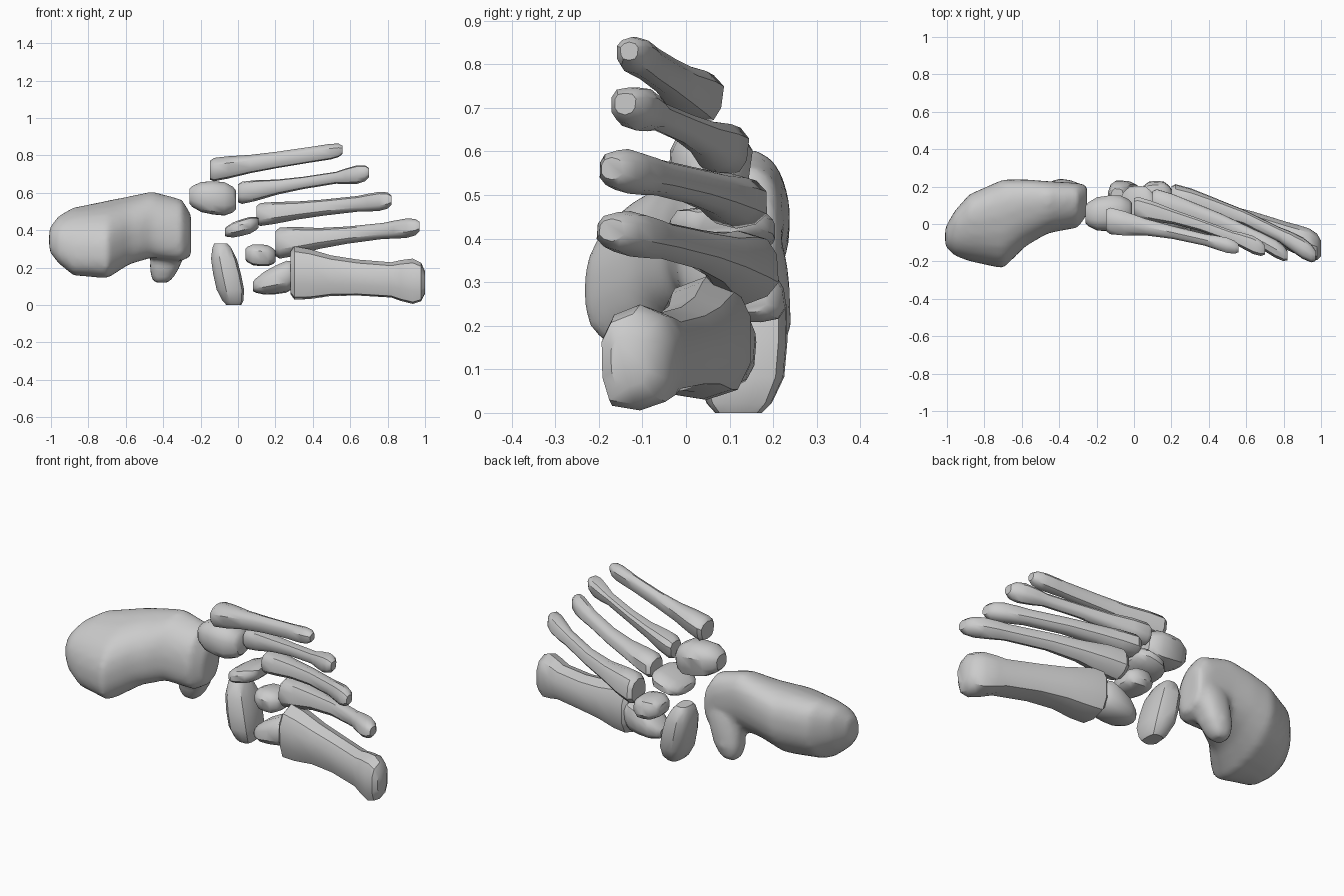
import bpy, bmesh, math, random
from mathutils import Vector

random.seed(4)
cube = bpy.data.objects.get("Cube")
if cube:
    bpy.data.objects.remove(cube, do_unlink=True)

bone = bpy.data.materials.new("bone grey")
bone.use_nodes = True
colour = (0.6, 0.6, 0.6, 1)
bone.diffuse_color = colour
bone.node_tree.nodes["Principled BSDF"].inputs["Base Color"].default_value = colour


def signed_power(value, power):
    return math.copysign(abs(value) ** power, value)


def add_loft(bm, stations, axis="x", sides=12, square=0.75, skew=0.0, jitter=0.06):
    """Skin rings given in hundredths: position along axis, centre pair, radius pair."""
    rings = []
    wobble = [1 + random.uniform(-jitter, jitter) for _ in range(sides)]
    for along, centre_a, centre_b, radius_a, radius_b in stations:
        ring = []
        for i in range(sides):
            angle = math.tau * (i + 0.5) / sides
            da = radius_a * signed_power(math.cos(angle), square) * wobble[i]
            db = radius_b * signed_power(math.sin(angle), square) * wobble[i]
            a, b = centre_a + da, centre_b + db + skew * da
            point = (along, a, b) if axis == "x" else (a, b, along)
            ring.append(bm.verts.new(Vector(point) / 100))
        rings.append(ring)
    for low, high in zip(rings, rings[1:]):
        for i in range(sides):
            j = (i + 1) % sides
            bm.faces.new((low[i], low[j], high[j], high[i]))
    bm.faces.new(rings[0][::-1])
    bm.faces.new(rings[-1])


def finish(name, bm):
    bmesh.ops.recalc_face_normals(bm, faces=bm.faces)
    mesh = bpy.data.meshes.new(name)
    bm.to_mesh(mesh)
    bm.free()
    mesh.materials.append(bone)
    obj = bpy.data.objects.new(name, mesh)
    bpy.context.collection.objects.link(obj)
    bpy.ops.object.select_all(action="DESELECT")
    obj.select_set(True)
    bpy.context.view_layer.objects.active = obj
    bpy.ops.object.shade_smooth_by_angle(angle=math.radians(38))
    return obj


def pebble_stations(start, end, start_size, end_size, steps=6):
    """Rounded block running between two centres, blunt at both ends."""
    stations = []
    for i in range(steps + 1):
        t = (1 - math.cos(math.pi * i / steps)) / 2
        bulge = max(0.5, (1 - abs(2 * t - 1) ** 3) ** (1 / 3))
        centre = Vector(start).lerp(Vector(end), t)
        size = Vector(start_size).lerp(Vector(end_size), t) * bulge
        stations.append((*centre, *size))
    return stations


def make_pebble(name, *shape, axis="x"):
    bm = bmesh.new()
    add_loft(bm, pebble_stations(*shape), axis=axis)
    return finish(name, bm)


# Share of base, shaft and head thickness at each fraction of a long bone
LONG_PROFILE = [
    (0, 0.8, 0, 0), (0.03, 1, 0, 0), (0.14, 0.85, 0.15, 0),
    (0.3, 0.35, 0.65, 0), (0.5, 0.1, 0.9, 0), (0.75, 0, 0.9, 0.1),
    (0.82, 0, 0.4, 0.6), (0.91, 0, 0, 1), (0.97, 0, 0, 0.85), (1, 0, 0, 0.5)]


def make_long_bone(name, start, end, base, shaft, head, bow):
    """Squared base, slim bowed shaft and knobby head."""
    stations = []
    for t, base_part, shaft_part, head_part in LONG_PROFILE:
        centre = Vector(start).lerp(Vector(end), t)
        centre.y += bow * math.sin(math.pi * t)
        size = Vector(base) * base_part + Vector(shaft) * shaft_part + Vector(head) * head_part
        stations.append((centre.x, centre.y, centre.z, *size))
    bm = bmesh.new()
    add_loft(bm, stations, sides=10)
    return finish(name, bm)


# Heel bone: main body blended with its inner shelf
bm = bmesh.new()
add_loft(bm, [
    (-101, -7, 35, 5, 6), (-96, -5, 35, 12, 12), (-88, -2, 34, 18, 17),
    (-70, 0, 35, 24, 19), (-58, 6, 40, 18, 17), (-46, 9, 43, 14, 17),
    (-30, 10, 40, 12, 16), (-25, 13, 37, 8, 11)],
    sides=20, square=0.85, skew=0.3, jitter=0)
add_loft(bm, pebble_stations((12, -41, 17), (44, -34, 15), (8, 8), (10, 8)),
         axis="z", sides=16, jitter=0)
heel = finish("heel_bone", bm)
remesh = heel.modifiers.new("blend", "REMESH")
remesh.mode = "VOXEL"
remesh.voxel_size = 0.02
remesh.use_smooth_shade = True
soften = heel.modifiers.new("soften", "SMOOTH")
soften.factor = 0.5
soften.iterations = 6

# Midfoot block bones
make_pebble("cuboid_bone", (-26, 5, 58), (-1, 6, 56), (9, 8), (10, 10))
make_pebble("boat_shaped_bone", (0, -2, 12), (33, -9, 14), (8, 11), (7, 10), axis="z")
make_pebble("outer_wedge_bone", (-7, 8, 39), (11, 8, 44), (13, 4), (13, 5))
make_pebble("middle_wedge_bone", (4, 14, 27), (20, 14, 26), (9, 6), (9, 6))
make_pebble("inner_wedge_bone", (8, 7, 10), (32, 6, 17), (9, 5), (11, 10))

# Long bones of the five toes
make_long_bone("first_long_bone", (28, 5, 17), (100, -13, 12),
               (11, 14), (8, 9), (9, 12), 3)
make_long_bone("second_long_bone", (20, 14, 33), (97, -17, 42),
               (8, 8), (4, 4), (6, 5), 5)
make_long_bone("third_long_bone", (10, 12, 48), (82, -17, 56),
               (7, 6), (4, 4), (5, 5), 4)
make_long_bone("fourth_long_bone", (0, 9, 60), (70, -14, 71),
               (6, 6), (3, 3), (5, 5), 2)
make_long_bone("fifth_long_bone", (-15, 2, 72), (56, -13, 83),
               (7, 6), (3, 4), (4, 4), 1)
